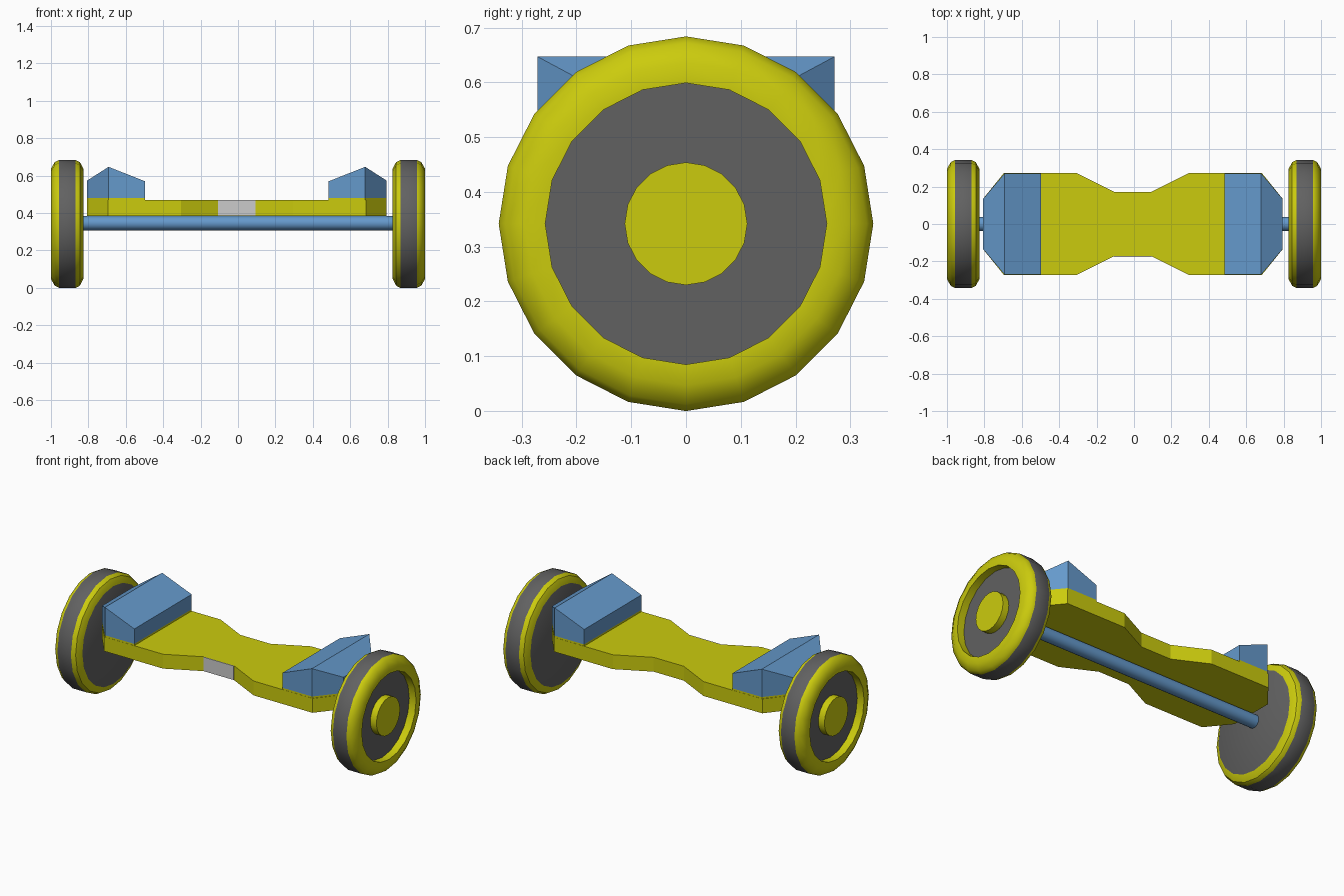
import bpy, bmesh, math

if "Cube" in bpy.data.objects:
    bpy.data.objects.remove(bpy.data.objects["Cube"])

def material(name, rgb):
    m = bpy.data.materials.new(name)
    m.diffuse_color = (*rgb, 1)
    m.use_nodes = True
    m.node_tree.nodes["Principled BSDF"].inputs["Base Color"].default_value = m.diffuse_color
    return m

YELLOW = material("yellow", (0.6, 0.6, 0.004))
BLUE = material("blue", (0.13, 0.32, 0.6))
DARK = material("dark_grey", (0.12, 0.12, 0.12))

def finish(bm, name, mats, smooth=False):
    bmesh.ops.recalc_face_normals(bm, faces=bm.faces)
    me = bpy.data.meshes.new(name)
    bm.to_mesh(me)
    bm.free()
    ob = bpy.data.objects.new(name, me)
    bpy.context.collection.objects.link(ob)
    for m in mats:
        me.materials.append(m)
    if smooth:
        bpy.ops.object.select_all(action='DESELECT')
        ob.select_set(True)
        bpy.context.view_layer.objects.active = ob
        bpy.ops.object.shade_smooth_by_angle(angle=math.radians(35))
    return ob

def prism(name, outline, z0, top, mats):
    """Extrude a plan outline from z0 up to top(x)."""
    bm = bmesh.new()
    lo = [bm.verts.new((x, y, z0)) for x, y in outline]
    hi = [bm.verts.new((x, y, top(x))) for x, y in outline]
    n = len(outline)
    for i in range(n):
        j = (i + 1) % n
        bm.faces.new((lo[i], lo[j], hi[j], hi[i]))
    bm.faces.new(lo)
    # split the top into strips, pairing points mirrored in y
    for i in range(n // 2 - 1):
        bm.faces.new((hi[i], hi[i + 1], hi[n - 2 - i], hi[n - 1 - i]))
    return finish(bm, name, mats)

def lathe(name, profile, mats, sides=20, z=0.342):
    """Spin (x, radius, material of next band) round the wheel axis; close the ends."""
    bm = bmesh.new()
    rings = []
    for x, r, _ in profile:
        rings.append([bm.verts.new((x, r * math.sin(a), z + r * math.cos(a)))
                      for a in (2 * math.pi * k / sides for k in range(sides))])
    for (_, _, mi), a, b in zip(profile, rings, rings[1:]):
        for k in range(sides):
            j = (k + 1) % sides
            bm.faces.new((a[k], a[j], b[j], b[k])).material_index = mi
    bm.faces.new(rings[0]).material_index = len(mats) - 1
    bm.faces.new(rings[-1]).material_index = len(mats) - 1
    return finish(bm, name, mats, True)

def both(half):
    return half + [(x, -y) for x, y in reversed(half)]

CX = -0.006  # body sits slightly off centre

# waisted foot board
half = [(0.1, 0.172), (0.3, 0.272), (0.69, 0.272), (0.8, 0.136)]
side = [(-x, y) for x, y in reversed(half)] + half
prism("foot_board", both([(x + CX, y) for x, y in side]), 0.384, lambda x: 0.47, [YELLOW])

# front light panel
prism("front_panel", both([(-0.1 + CX, 0.003), (0.1 + CX, 0.003)]), 0.386, lambda x: 0.47, [])
bpy.data.objects["front_panel"].location.y = -0.173

# sloped fender height
def fender_top(x):
    d = abs(x - CX)
    if d < 0.686:
        return 0.57 + (d - 0.491) / 0.195 * 0.077
    return 0.647 - (d - 0.686) / 0.114 * 0.073

# wheel cross-section: inner disc, tyre, outer recess
TYRE = [(0.826, 0.293, 0), (0.845, 0.33, 0), (0.868, 0.342, 1), (0.957, 0.342, 0),
        (0.98, 0.33, 0), (1.0, 0.295, 0), (1.0, 0.257, 0), (0.955, 0.257, 0)]

for s, label in ((-1, "left"), (1, "right")):
    # fender and the yellow base below it
    plan = both([(s * d + CX, y) for d, y in ((0.491, 0.271), (0.686, 0.271), (0.8, 0.135))])
    prism(label + "_fender_base", plan, 0.46, lambda x: 0.48, [YELLOW])
    prism(label + "_fender", plan, 0.48, fender_top, [BLUE])
    # wheel and hub
    lathe(label + "_wheel", [(s * x, r, m) for x, r, m in TYRE], [YELLOW, DARK])
    lathe(label + "_hub", [(s * 0.95, 0.112, 0), (s * 0.995, 0.112, 0)], [YELLOW])

# axle between the wheels
lathe("axle", [(-0.83, 0.038, 0), (0.83, 0.038, 0)], [BLUE], 16, 0.346)
